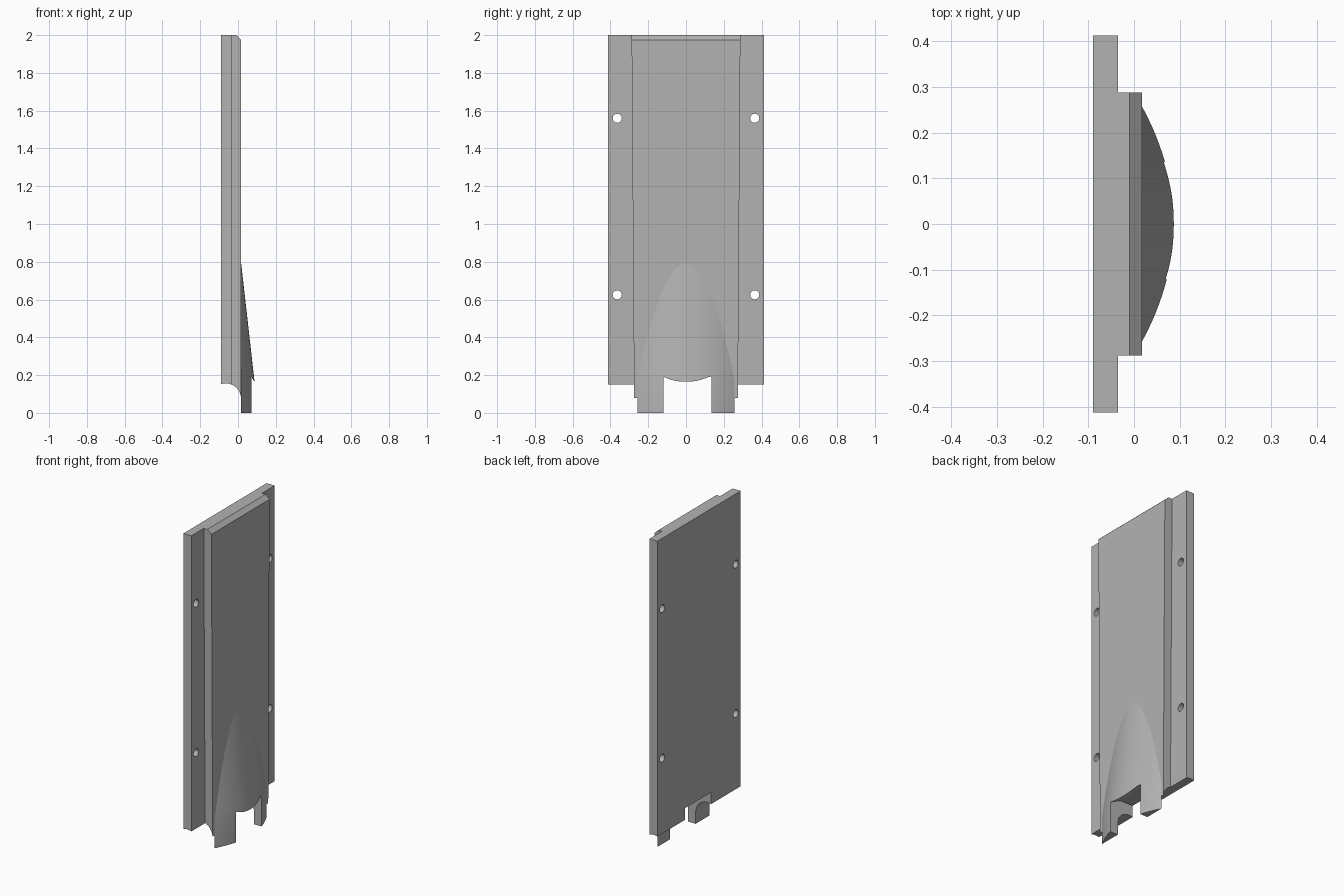
import bpy
import bmesh
from math import radians
from mathutils import Matrix

cube = bpy.data.objects.get("Cube")
if cube:
    bpy.data.objects.remove(cube, do_unlink=True)

grey = bpy.data.materials.new("plain grey")
grey.use_nodes = True
grey.diffuse_color = (0.45, 0.45, 0.45, 1)
grey.node_tree.nodes["Principled BSDF"].inputs["Base Color"].default_value = (0.45, 0.45, 0.45, 1)

FACE_X = 0.017      # front surface of the raised panel
APEX, LIP = 0.79, 0.17


def finish(name, bm):
    bmesh.ops.recalc_face_normals(bm, faces=bm.faces)
    mesh = bpy.data.meshes.new(name)
    bm.to_mesh(mesh)
    bm.free()
    mesh.materials.append(grey)
    obj = bpy.data.objects.new(name, mesh)
    bpy.context.collection.objects.link(obj)
    return obj


def loft(name, rings):
    """Skin closed rings of equal length and cap both ends."""
    bm = bmesh.new()
    loops = [[bm.verts.new(p) for p in ring] for ring in rings]
    for a, b in zip(loops, loops[1:]):
        for i in range(len(a)):
            j = (i + 1) % len(a)
            bm.faces.new((a[i], a[j], b[j], b[i]))
    bm.faces.new(loops[0])
    bm.faces.new(loops[-1])
    return finish(name, bm)


def prism(name, profile, left, right):
    """Extrude an x-z profile along y; the ends may depend on height."""
    return loft(name, [[(x, end(z), z) for x, z in profile] for end in (left, right)])


def cylinder(name, axis, centre, radius, depth, segments):
    bm = bmesh.new()
    turn = Matrix.Rotation(radians(90), 4, axis)
    bmesh.ops.create_cone(bm, cap_ends=True, segments=segments, radius1=radius,
                          radius2=radius, depth=depth,
                          matrix=Matrix.Translation(centre) @ turn)
    return finish(name, bm)


def cut(obj, cutters):
    bpy.context.view_layer.objects.active = obj
    for cutter in cutters:
        mod = obj.modifiers.new("cut", 'BOOLEAN')
        mod.operation, mod.solver, mod.object = 'DIFFERENCE', 'EXACT', cutter
        bpy.ops.object.modifier_apply(modifier=mod.name)


# Backing plate
plate = prism("back_plate", [(-0.09, 0.08), (-0.035, 0.08), (-0.035, 2), (-0.09, 2)],
              lambda z: -0.412, lambda z: 0.412)


# Raised panel, slightly tapered, with a bevelled top edge
def half_width(z):
    return 0.274 + 0.007 * z


panel = prism("raised_panel",
              [(-0.035, 0.08), (FACE_X, 0.08), (FACE_X, 1.975), (-0.01, 2), (-0.035, 2)],
              lambda z: -half_width(z), half_width)


# Bulge that widens downward and runs on as two legs
def bulge_ring(z, s, n=32):
    ring = []
    for i in range(n + 1):
        u = 2 * i / n - 1
        ring.append((FACE_X + 0.07 * s * s * (1 - u * u), 0.258 * s * u, z))
    return ring


steps = [i / 24 for i in range(24, 0, -1)]
bulge = loft("bulge_with_legs", [bulge_ring(0, 1)] +
             [bulge_ring(APEX - (APEX - LIP) * s * s, s) for s in steps] +
             [bulge_ring(APEX, 0.004)])

# Cutters: arch under the panel, notch between the legs, screw holes
arch = cylinder("arch_cutter", 'X', (-0.065, 0, 0.075), 0.081, 2, 64)
notch = prism("notch_cutter",
              [(-0.2, -0.1), (0.2, -0.1), (0.2, 0.16), (0.087, 0.165),
               (0.07, 0.19), (0, 0.225), (-0.2, 0.225)],
              lambda z: -0.12, lambda z: 0.136)
holes = [cylinder("hole_cutter", 'Y', (-0.06, side * 0.364, z), 0.024, 0.3, 24)
         for side in (-1, 1) for z in (0.625, 1.56)]

cut(plate, [arch, notch] + holes)
cut(panel, [arch, notch])
cut(bulge, [notch])
for cutter in [arch, notch] + holes:
    bpy.data.objects.remove(cutter, do_unlink=True)

# Smooth the curved surfaces, keep the edges crisp
for obj in (plate, panel, bulge):
    bpy.ops.object.select_all(action='DESELECT')
    obj.select_set(True)
    bpy.context.view_layer.objects.active = obj
    bpy.ops.object.shade_smooth_by_angle(angle=radians(25))
